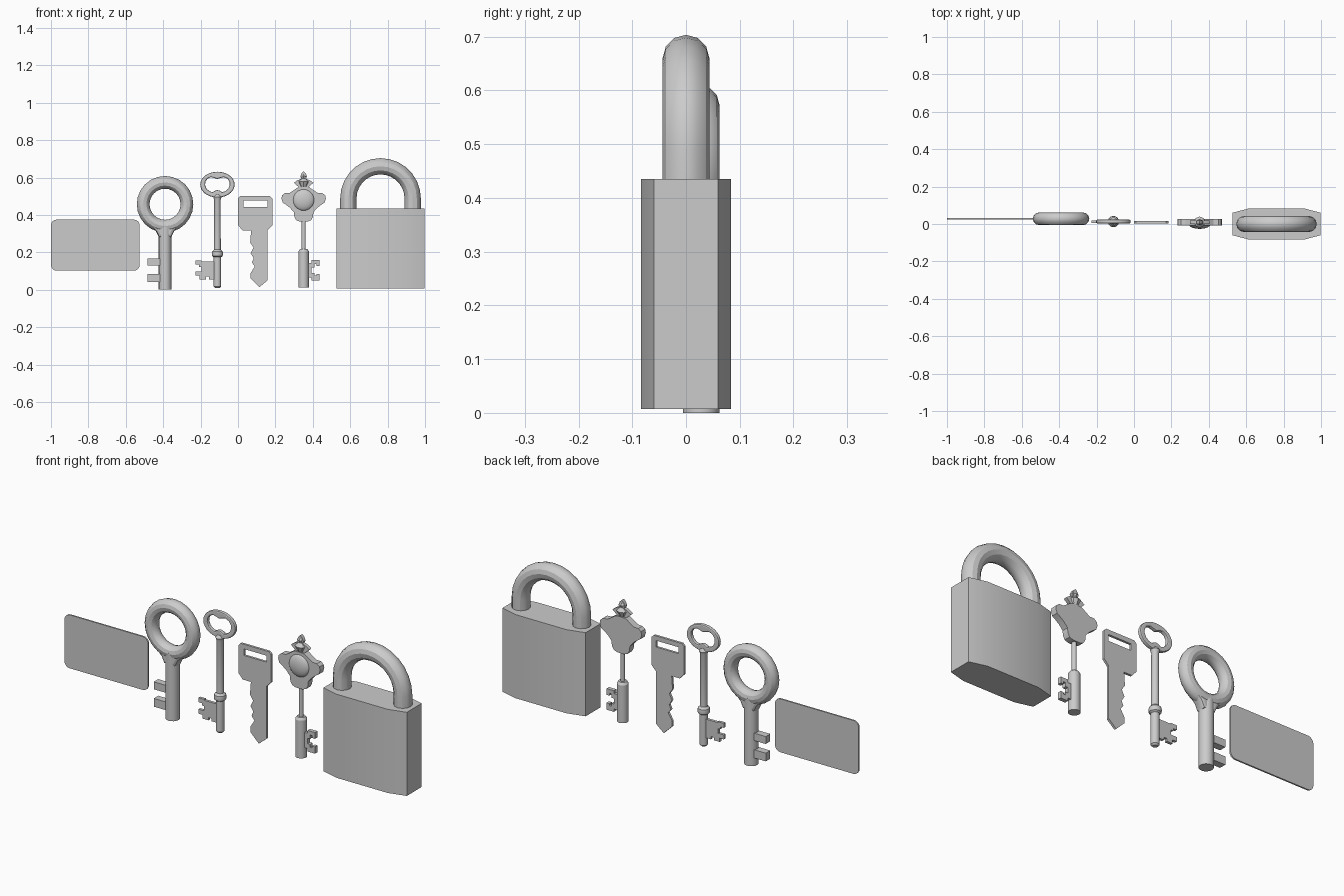
import bpy, bmesh
from math import pi, sin, cos

if "Cube" in bpy.data.objects:
    bpy.data.objects.remove(bpy.data.objects["Cube"])


def smooth(ob):
    bpy.ops.object.select_all(action='DESELECT')
    ob.select_set(True)
    bpy.context.view_layer.objects.active = ob
    if ob.type == 'CURVE':
        bpy.ops.object.convert(target='MESH')
        ob = bpy.context.object
    bpy.ops.object.shade_smooth_by_angle(angle=pi / 6)
    return ob


def add(name, data, loc=(0, 0, 0), rot=0):
    ob = bpy.data.objects.new(name, data)
    bpy.context.collection.objects.link(ob)
    ob.location = loc
    ob.rotation_euler.x = rot
    return smooth(ob)


def plate(name, loops, loc, thick, bevel=0, rot=pi / 2):
    """Filled outline (with holes) extruded about its own plane; upright by default."""
    cu = bpy.data.curves.new(name, 'CURVE')
    cu.dimensions, cu.fill_mode = '2D', 'BOTH'
    cu.extrude = thick / 2 - bevel
    cu.bevel_depth, cu.offset, cu.bevel_resolution = bevel, -bevel, 1
    for pts in loops:
        sp = cu.splines.new('POLY')
        sp.points.add(len(pts) - 1)
        for p, (a, b) in zip(sp.points, pts):
            p.co = (a, b, 0, 1)
        sp.use_cyclic_u = True
    return add(name, cu, loc, rot)


def lathe(name, profile, x, y, segs=16):
    """Closed solid of revolution from (radius, z) points."""
    bm = bmesh.new()
    rings = [[bm.verts.new((r * cos(2 * pi * i / segs), r * sin(2 * pi * i / segs), z))
              for i in range(segs)] for r, z in profile]
    for a, b in zip(rings, rings[1:]):
        for i in range(segs):
            j = (i + 1) % segs
            bm.faces.new((a[i], a[j], b[j], b[i]))
    bm.faces.new(rings[0][::-1])
    bm.faces.new(rings[-1])
    me = bpy.data.meshes.new(name)
    bm.to_mesh(me)
    bm.free()
    return add(name, me, (x, y, 0))


def rect(x0, x1, z0, z1, r=0.0, n=4):
    if not r:
        return [(x0, z0), (x1, z0), (x1, z1), (x0, z1)]
    centres = [(x1 - r, z1 - r), (x0 + r, z1 - r), (x0 + r, z0 + r), (x1 - r, z0 + r)]
    return [(cx + r * cos(pi / 2 * (q + i / n)), cz + r * sin(pi / 2 * (q + i / n)))
            for q, (cx, cz) in enumerate(centres) for i in range(n + 1)]


def mirrored(half):
    """Full outline from a right half; centre points are not doubled."""
    return half + [(-a, b) for a, b in reversed(half) if a > 1e-6]


# Key card
plate("key_card", [rect(-1.0, -0.526, 0.102, 0.375, 0.03)], (0, 0.028, 0), 0.008)

# Ring key: torus bow, gusset, shaft and two teeth
RX, RY = -0.39, 0.028
bpy.ops.mesh.primitive_torus_add(major_segments=24, minor_segments=12, major_radius=0.117,
                                 minor_radius=0.034, location=(RX, RY, 0.457),
                                 rotation=(pi / 2, 0, 0))
bpy.context.object.name = "ring_key_bow"
smooth(bpy.context.object)
plate("ring_key_gusset", [mirrored([(0.033, 0.28), (0.048, 0.312), (0.075, 0.34)])],
      (RX, RY, 0), 0.056, 0.014)
lathe("ring_key_shaft", [(0.034, 0), (0.034, 0.345)], RX, RY)
for n, (z0, z1) in enumerate([(0.041, 0.083), (0.13, 0.168)]):
    plate(f"ring_key_tooth_{n}", [rect(-0.484, -0.41, z0, z1)], (0, RY, 0), 0.036)

# Skeleton key: pierced bow, collared shaft and notched bit
SX, SY = -0.11, 0.013
bow = [(0.092 * cos(2 * pi * i / 28), 0.562 + 0.069 * sin(2 * pi * i / 28)) for i in range(28)]
hole = mirrored([(0, 0.592), (0.015, 0.597), (0.035, 0.602), (0.053, 0.594), (0.064, 0.578),
                 (0.066, 0.56), (0.058, 0.54), (0.042, 0.526), (0.025, 0.522),
                 (0.012, 0.53), (0, 0.533)])
plate("skeleton_key_bow", [bow, hole], (SX, SY, 0), 0.02, 0.006)
lathe("skeleton_key_shaft", [(0.012, 0.01), (0.02, 0.018), (0.02, 0.174), (0.028, 0.18),
                             (0.03, 0.19), (0.028, 0.204), (0.018, 0.214), (0.017, 0.48),
                             (0.022, 0.495), (0.012, 0.51)], SX, SY)
plate("skeleton_key_bit", [[(-0.11, 0.152), (-0.195, 0.152), (-0.195, 0.157), (-0.228, 0.157),
                            (-0.228, 0.134), (-0.208, 0.134), (-0.208, 0.122), (-0.196, 0.122),
                            (-0.196, 0.098), (-0.228, 0.098), (-0.228, 0.075), (-0.205, 0.075),
                            (-0.205, 0.056), (-0.172, 0.056), (-0.172, 0.07), (-0.155, 0.07),
                            (-0.155, 0.056), (-0.11, 0.056)]], (0, SY, 0), 0.014)

# Flat house key with slot and jagged blade
plate("flat_key", [[(0.012, 0.5), (0.172, 0.5), (0.184, 0.488), (0.184, 0.345), (0.158, 0.318),
                    (0.158, 0.05), (0.115, 0.014), (0.068, 0.06), (0.068, 0.09), (0.09, 0.125),
                    (0.074, 0.146), (0.084, 0.168), (0.068, 0.195), (0.083, 0.225),
                    (0.065, 0.252), (0.07, 0.318), (0.024, 0.318), (0, 0.345), (0, 0.488)],
                   rect(0.03, 0.158, 0.443, 0.476)], (0, 0.01, 0), 0.012)

# Crested key: shield with dome, crown, stem, barrel and bit
CX, CY = 0.351, 0.01
crest = mirrored([(0, 0.55), (0.03, 0.548), (0.053, 0.532), (0.075, 0.518), (0.1, 0.517),
                  (0.115, 0.505), (0.119, 0.488), (0.112, 0.466), (0.095, 0.455),
                  (0.073, 0.438), (0.052, 0.414), (0.05, 0.39), (0.04, 0.372),
                  (0.02, 0.364), (0, 0.364)])
plate("crested_key_shield", [crest], (CX, CY, 0), 0.034)
bpy.ops.mesh.primitive_uv_sphere_add(segments=20, ring_count=10, radius=1,
                                     location=(CX, CY - 0.012, 0.48))
dome = bpy.context.object
dome.name, dome.scale = "crested_key_dome", (0.058, 0.024, 0.058)
smooth(dome)
crown = mirrored([(0, 0.633), (0.011, 0.622), (0.018, 0.605), (0.013, 0.593), (0.034, 0.585),
                  (0.052, 0.572), (0.03, 0.552), (0, 0.54)])
plate("crested_key_crown", [crown], (CX, CY, 0), 0.018)
lathe("crested_key_crown_cup", [(0.012, 0.54), (0.03, 0.578), (0.012, 0.595),
                                (0.016, 0.607), (0.002, 0.632)], CX, CY, 8)
lathe("crested_key_stem", [(0.011, 0.2), (0.011, 0.38)], CX, CY, 12)
lathe("crested_key_barrel", [(0.028, 0.012), (0.028, 0.205), (0.02, 0.217)], CX, CY)
plate("crested_key_bit", [[(0.36, 0.143), (0.394, 0.143), (0.394, 0.158), (0.436, 0.158),
                           (0.436, 0.126), (0.42, 0.126), (0.42, 0.138), (0.408, 0.138),
                           (0.408, 0.118), (0.394, 0.118), (0.394, 0.09), (0.408, 0.09),
                           (0.408, 0.075), (0.42, 0.075), (0.42, 0.085), (0.436, 0.085),
                           (0.436, 0.05), (0.394, 0.05), (0.394, 0.065), (0.36, 0.065)]],
      (0, CY, 0), 0.02)

# Padlock body: tapered-end block
LX = 0.762
body = mirrored([(0.145, 0.084), (0.236, 0.06), (0.236, -0.06), (0.145, -0.084)])
plate("padlock_body", [body], (LX, 0, 0.221), 0.428, rot=0)

# Padlock shackle: tube swept along an arch
cu = bpy.data.curves.new("padlock_shackle", 'CURVE')
cu.dimensions, cu.bevel_depth, cu.bevel_resolution = '3D', 0.0435, 4
path = [(0.172, 0.40)] + [(0.172 * cos(pi * i / 14), 0.488 + 0.172 * sin(pi * i / 14))
                          for i in range(15)] + [(-0.172, 0.40)]
sp = cu.splines.new('POLY')
sp.points.add(len(path) - 1)
for p, (a, b) in zip(sp.points, path):
    p.co = (a, 0, b, 1)
add("padlock_shackle", cu, (LX, 0, 0))
